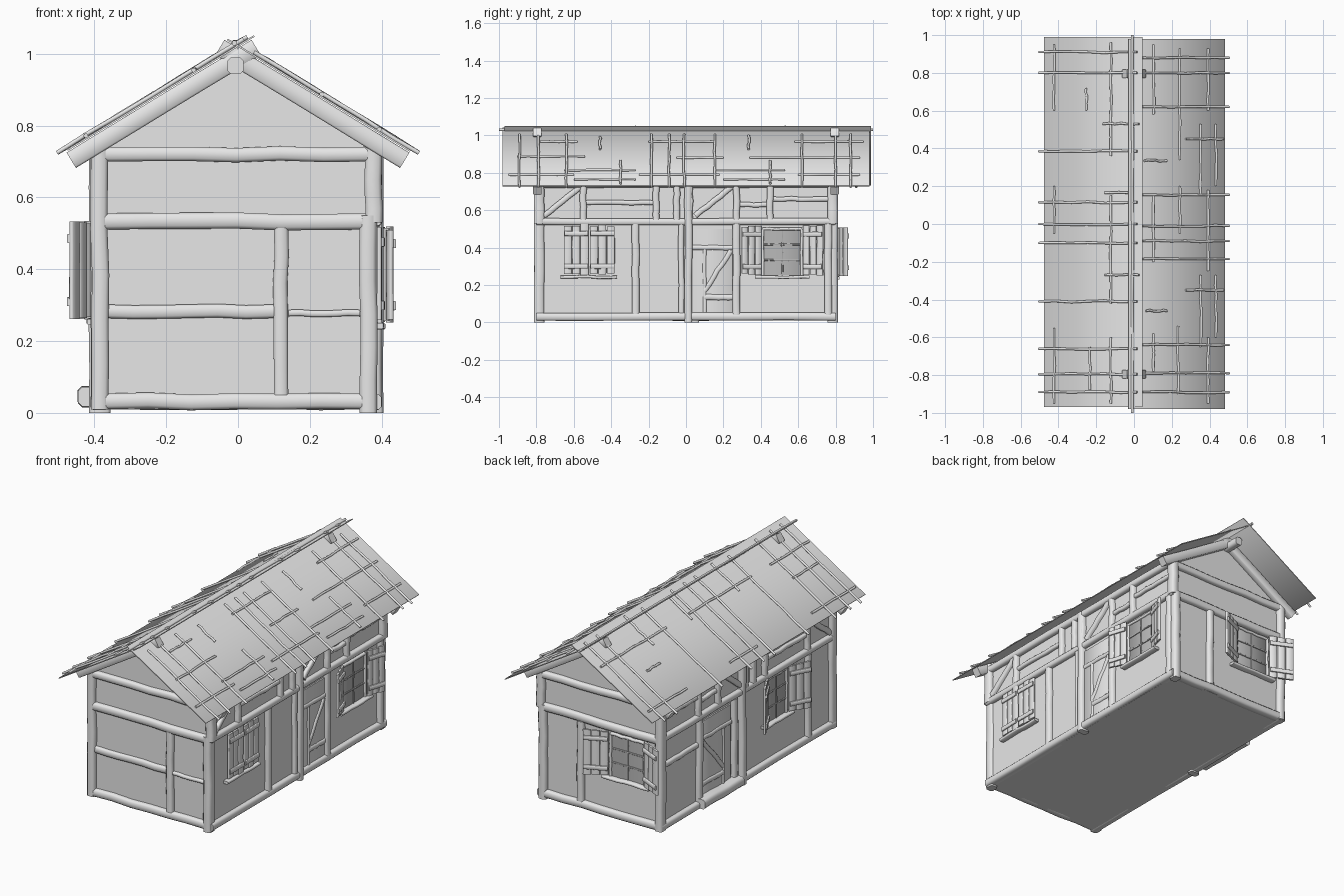
import bpy, bmesh, math, random
from mathutils import Vector

random.seed(4)
if "Cube" in bpy.data.objects:
    bpy.data.objects.remove(bpy.data.objects["Cube"], do_unlink=True)

UP = Vector((0, 0, 1))
EAVE, RIDGE, PITCH = 0.75, 1.022, 0.61


def make_material(name, value):
    material = bpy.data.materials.new(name)
    material.use_nodes = True
    colour = (value, value, value, 1)
    material.diffuse_color = colour
    material.node_tree.nodes["Principled BSDF"].inputs["Base Color"].default_value = colour
    return material


GREY = make_material("weathered grey", 0.8)
DARK = make_material("dark glass grey", 0.48)


def finish(name, bm, material=GREY):
    bmesh.ops.recalc_face_normals(bm, faces=bm.faces)
    mesh = bpy.data.meshes.new(name)
    bm.to_mesh(mesh)
    bm.free()
    mesh.materials.append(material)
    obj = bpy.data.objects.new(name, mesh)
    bpy.context.collection.objects.link(obj)
    return obj


def add_beam(bm, start, end, out, width, depth, wave=0.003, segments=6, chamfer=0.2):
    """Slightly uneven, chamfered timber running from start to end."""
    along = (end - start).normalized()
    side = along.cross(out).normalized()
    top = side.cross(along)
    w, d = width / 2, depth / 2
    c = chamfer * min(width, depth)
    section = [(w, d - c), (w - c, d), (c - w, d), (-w, d - c),
               (-w, c - d), (c - w, -d), (w - c, -d), (w, c - d)]
    rings = []
    for i in range(segments + 1):
        centre = start.lerp(end, i / segments)
        if 0 < i < segments:
            centre = centre + side * random.uniform(-wave, wave) + top * random.uniform(-wave, wave) / 2
        rings.append([bm.verts.new(centre + side * p + top * q) for p, q in section])
    for low, high in zip(rings, rings[1:]):
        for k in range(len(section)):
            j = (k + 1) % len(section)
            bm.faces.new((low[k], low[j], high[j], high[k]))
    bm.faces.new(rings[0])
    bm.faces.new(rings[-1])


class Wall:
    """A wall plane: u runs along it, z up, d outward."""

    def __init__(self, name, along, out, face):
        self.name, self.along, self.out, self.face = name, Vector(along), Vector(out), face

    def point(self, u, z, d=0.0):
        return self.along * u + UP * z + self.out * (self.face + d)

    def timbers(self, part, rows, depth=0.05, d=0.0):
        bm = bmesh.new()
        for u0, z0, u1, z1, width in rows:
            add_beam(bm, self.point(u0, z0, d), self.point(u1, z1, d), self.out, width, depth)
        finish(self.name + "_" + part, bm)

    def posts(self, part, low, high, centres, width=0.04, depth=0.05):
        self.timbers(part, [(u, low, u, high, width) for u in centres], depth)

    def plate(self, part, u0, u1, z0, z1, d, thick, material):
        bm = bmesh.new()
        mid = (u0 + u1) / 2
        add_beam(bm, self.point(mid, z0, d), self.point(mid, z1, d), self.out, u1 - u0, thick, 0, 1)
        finish(self.name + "_" + part, bm, material)

    def shutter(self, hinge, sign, width, z0, z1, degrees):
        angle = math.radians(degrees)
        run = self.along * sign * math.cos(angle) + self.out * math.sin(angle)
        normal = self.out * math.cos(angle) - self.along * sign * math.sin(angle)
        base = self.point(hinge, 0, 0.018)
        bm = bmesh.new()
        for i in range(3):
            foot = base + run * width * (i + 0.5) / 3
            trim = random.uniform(0, 0.012)
            add_beam(bm, foot + UP * (z0 + trim), foot + UP * (z1 - trim), normal,
                     width / 3 - 0.003, 0.012, 0.001, 3)
        for t in (0.18, 0.82):
            level = base + UP * (z0 + (z1 - z0) * t) + normal * 0.009
            add_beam(bm, level + run * 0.005, level + run * (width - 0.005), normal, 0.025, 0.01, 0.001, 3)
        finish(self.name + "_shutter", bm)

    def window(self, u0, u1, z0, z1, degrees=22, shutter_width=0.125):
        self.plate("window_pane", u0, u1, z0, z1, 0.002, 0.008, DARK)
        bm = bmesh.new()
        mid = (u0 + u1) / 2
        add_beam(bm, self.point(mid, z0, 0.006), self.point(mid, z1, 0.006), self.out, 0.009, 0.009, 0.001)
        for t in (1 / 3, 2 / 3):
            z = z0 + (z1 - z0) * t
            add_beam(bm, self.point(u0, z, 0.006), self.point(u1, z, 0.006), self.out, 0.009, 0.009, 0.001)
        finish(self.name + "_window_bars", bm, DARK)
        self.timbers("window_frame", [(u0, z0, u0, z1, 0.015), (u1, z0, u1, z1, 0.015),
                                      (u0, z1, u1, z1, 0.015)], 0.03)
        self.timbers("window_sill", [(u0 - 0.04, z0 - 0.007, u1 + 0.04, z0 - 0.007, 0.016)], 0.07)
        self.shutter(u0 - 0.005, -1, shutter_width, z0, z1 + 0.02, degrees)
        self.shutter(u1 + 0.005, 1, shutter_width, z0, z1 + 0.02, degrees)

    def door(self, u0, u1):
        self.plate("door_panel", u0, u1, 0.05, 0.5, 0.002, 0.012, GREY)
        self.timbers("door_braces", [(u0, 0.4, u1, 0.4, 0.025), (u0 + 0.07, 0.135, u1, 0.135, 0.03),
                                     (u0 + 0.07, 0.17, u1 - 0.01, 0.385, 0.025),
                                     (u0 + 0.07, 0.05, u0 + 0.07, 0.39, 0.018)], 0.03)


front = Wall("front", (1, 0, 0), (0, -1, 0), 0.785)
back = Wall("back", (1, 0, 0), (0, 1, 0), 0.785)
left = Wall("left", (0, 1, 0), (1, 0, 0), 0.375)
right = Wall("right", (0, 1, 0), (-1, 0, 0), 0.385)

# House body with gables
bm = bmesh.new()
profile = [(-0.385, 0.01), (0.375, 0.01), (0.375, EAVE), (-0.005, 0.985), (-0.385, EAVE)]
ends = [[bm.verts.new((x, y, z)) for x, z in profile] for y in (-0.785, 0.785)]
for loop in ends:
    bm.faces.new(loop)
for k in range(len(profile)):
    j = (k + 1) % len(profile)
    bm.faces.new((ends[0][k], ends[0][j], ends[1][j], ends[1][k]))
finish("house_body", bm)

# Corner posts, lower and upper storey
bm = bmesh.new()
for y in (-0.785, 0.785):
    for x, low, high in ((-0.385, 0.01, 0.76), (0.363, 0, 0.55), (0.378, 0.53, 0.77)):
        add_beam(bm, Vector((x, y, low)), Vector((x, y, high)), Vector((0, 1, 0)), 0.048, 0.055)
finish("corner_posts", bm)

# Gable end framing
for wall in (front, back):
    wall.timbers("cross_beams", [(-0.37, 0.72, 0.36, 0.72, 0.04), (-0.37, 0.533, 0.36, 0.533, 0.045),
                                 (-0.37, 0.032, 0.35, 0.032, 0.044)])
    wall.posts("middle_post", 0.05, 0.515, [0.12])
front.timbers("middle_rails", [(-0.37, 0.283, 0.1, 0.283, 0.038), (0.14, 0.278, 0.34, 0.278, 0.018)], 0.035)
back.window(-0.29, -0.07, 0.245, 0.49, 25, 0.14)

# Long side framing shared by both sides
for wall in (left, right):
    wall.timbers("long_beams", [(-0.8, 0.03, 0.8, 0.03, 0.042), (-0.8, 0.54, 0.8, 0.54, 0.036),
                                (-0.8, 0.74, 0.8, 0.74, 0.04)])
    wall.posts("upper_posts", 0.55, 0.75, [-0.55, -0.16, -0.05, 0.02, 0.27, 0.45], 0.035)
    wall.timbers("upper_braces", [(-0.76, 0.57, -0.56, 0.73, 0.03), (0.05, 0.57, 0.25, 0.73, 0.03)], 0.04)
    wall.timbers("upper_rails", [(-0.54, 0.64, -0.17, 0.64, 0.025), (0.28, 0.63, 0.44, 0.63, 0.025),
                                 (0.46, 0.66, 0.77, 0.66, 0.025)], 0.035)

# Left side: closed shutters, door, open window
left.posts("lower_posts", 0.04, 0.525, [-0.27, 0.27, 0.76])
left.posts("tall_post", 0, 0.75, [0.012], 0.04, 0.06)
left.posts("side_post", 0.04, 0.525, [-0.025], 0.03, 0.04)
left.door(0.03, 0.25)
left.window(0.41, 0.62, 0.25, 0.5, 18, 0.115)
left.shutter(-0.655, 1, 0.135, 0.25, 0.525, 1)
left.shutter(-0.38, -1, 0.135, 0.25, 0.525, 1)
left.timbers("closed_sill", [(-0.67, 0.242, -0.37, 0.242, 0.016)], 0.06)

# Right side: door with step, open window
right.posts("lower_posts", 0.04, 0.525, [0.44, 0.12, -0.56])
right.posts("tall_post", 0, 0.75, [0.05], 0.04, 0.06)
right.door(0.15, 0.42)
right.timbers("door_step", [(0.1, 0.045, 0.46, 0.045, 0.055)], 0.12)
right.timbers("side_rail", [(0.46, 0.38, 0.77, 0.38, 0.03)], 0.035)
right.window(-0.36, -0.18, 0.26, 0.515, 28, 0.135)


def roof_point(side, x, y, lift=0.0):
    """Point on the roof slope; x is measured from the ridge down the given side."""
    return Vector((side * (x + lift * 0.52), y, RIDGE - PITCH * x + lift * 0.86))


# Roof sheets, with the right one lapping over the ridge
for name, side, over, low, y0, y1 in (("right_roof", -1, -0.045, 0.475, -0.97, 0.99),
                                      ("left_roof", 1, -0.03, 0.48, -0.98, 0.98)):
    bm = bmesh.new()
    mid = (over + low) / 2
    slope_length = (low - over) * math.hypot(1, PITCH)
    add_beam(bm, roof_point(side, mid, y0), roof_point(side, mid, y1),
             Vector((side * PITCH, 0, 1)), slope_length, 0.005, 0, 1)
    finish(name, bm)

# Gable rafters crossing through the ridge, and the ridge beam
bm = bmesh.new()
for side in (-1, 1):
    for y in (-0.795, 0.795):
        add_beam(bm, roof_point(side, 0.48, y, -0.03), roof_point(side, -0.035, y, -0.03),
                 Vector((side * PITCH, 0, 1)), 0.045, 0.05, 0.001, chamfer=0.1)
finish("gable_rafters", bm)
bm = bmesh.new()
add_beam(bm, Vector((-0.007, -0.89, 0.967)), Vector((-0.007, 0.89, 0.967)), UP, 0.045, 0.045, 0.001)
finish("ridge_beam", bm)

# Sticks laid down the slopes: y, start x, end x
down_left = [(y, 0.04, 0.5) for y in (0.88, 0.8, 0.62, 0.155, -0.01, -0.09, -0.185, -0.64, -0.79, -0.89)]
down_left += [(0.45, 0.27, 0.47), (0.335, 0.05, 0.17), (-0.35, 0.27, 0.47), (-0.46, 0.06, 0.17)]
down_right = [(y, -0.02, 0.5) for y in (0.91, 0.8, 0.385, 0.115, 0, -0.1, -0.41, -0.66, -0.795, -0.89)]
down_right += [(0.53, -0.03, 0.16), (0.165, 0, 0.15), (-0.27, -0.03, 0.15)]

# Sticks laid along the slopes: x, start y, end y
along_left = [(0.1, 0.58, 0.95), (0.1, -0.2, 0.15), (0.1, -0.78, -0.58), (0.24, 0.34, 0.93),
              (0.24, -0.05, 0.2), (0.23, -0.9, -0.54), (0.39, 0.6, 0.93), (0.39, -0.25, 0.18),
              (0.35, 0.15, 0.53), (0.43, 0.2, 0.53), (0.35, -0.65, -0.27), (0.43, -0.6, -0.27),
              (0.39, -0.95, -0.6)]
along_right = [(0.12, 0.36, 0.96), (0.12, -0.42, 0.15), (0.12, -0.95, -0.6), (0.25, 0.6, 0.72),
               (0.23, -0.88, -0.65), (0.42, -0.05, 0.2), (0.42, -0.95, -0.55), (0.42, 0.6, 0.95)]
for name, side, down, along in (("left_roof_sticks", 1, down_left, along_left),
                                ("right_roof_sticks", -1, down_right, along_right)):
    bm = bmesh.new()
    for y, x0, x1 in down:
        add_beam(bm, roof_point(side, x0, y, 0.008), roof_point(side, x1, y, 0.008),
                 UP, 0.012, 0.012, 0.004, chamfer=0.3)
    for x, y0, y1 in along:
        add_beam(bm, roof_point(side, x, y0, 0.007), roof_point(side, x, y1, 0.007),
                 UP, 0.012, 0.012, 0.004, chamfer=0.3)
    finish(name, bm)
bm = bmesh.new()
add_beam(bm, Vector((-0.01, -1, 1.03)), Vector((-0.01, 1, 1.03)), UP, 0.014, 0.014, 0.003, 10, 0.3)
finish("ridge_pole", bm)

# Soft chamfers with sharp timber ends
for obj in bpy.context.collection.objects:
    if obj.type == "MESH":
        obj.select_set(True)
        bpy.context.view_layer.objects.active = obj
bpy.ops.object.shade_smooth_by_angle(angle=math.radians(50))
